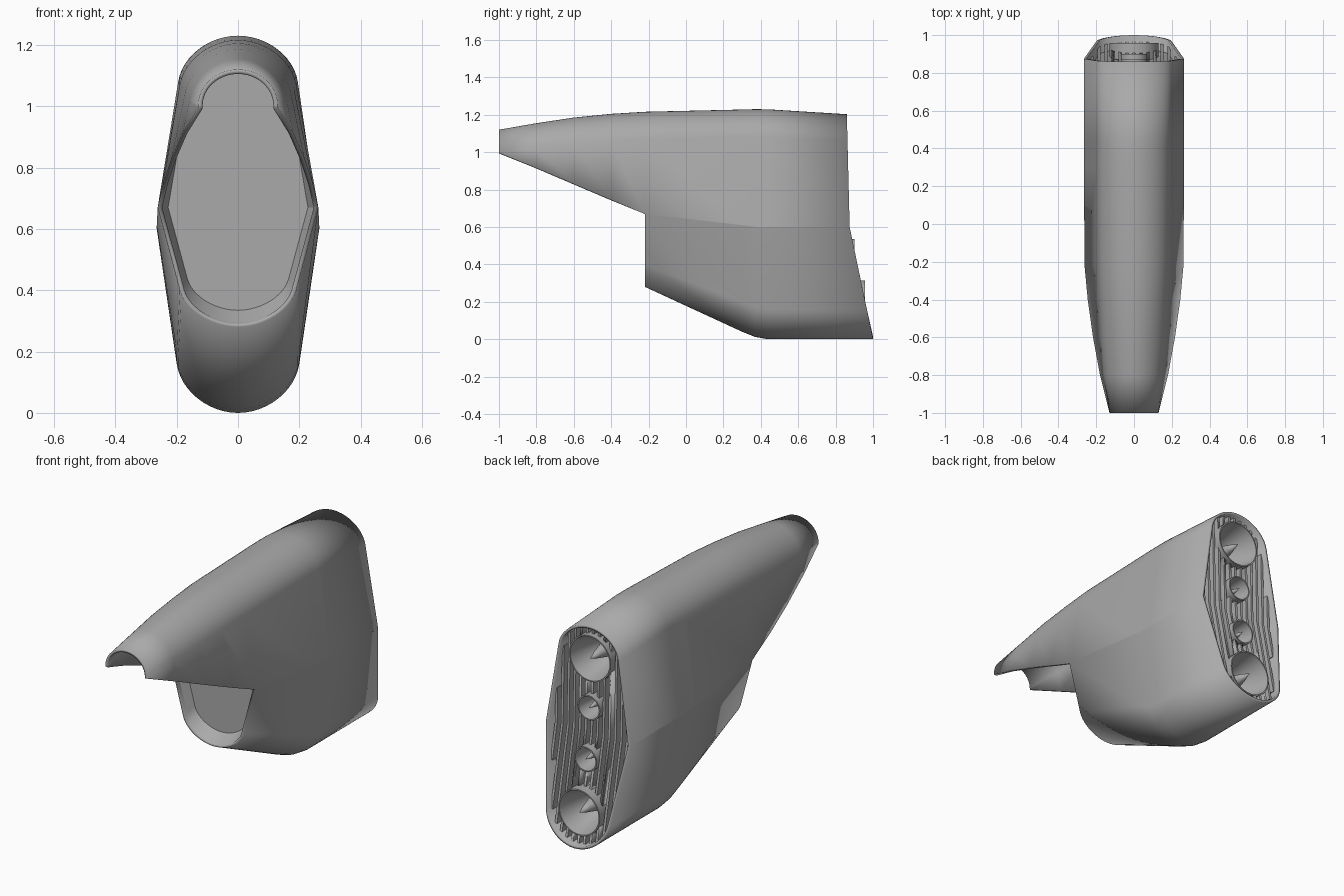
import bpy, bmesh, math
from mathutils import Vector, Matrix

if "Cube" in bpy.data.objects:
    bpy.data.objects.remove(bpy.data.objects["Cube"], do_unlink=True)

grey = bpy.data.materials.new("hull_grey")
grey.use_nodes = True
COLOUR = (0.4, 0.4, 0.4, 1)
grey.diffuse_color = COLOUR
grey.node_tree.nodes["Principled BSDF"].inputs["Base Color"].default_value = COLOUR


def finish(name, bm, angle=15, recalc=True):
    if recalc:
        bmesh.ops.recalc_face_normals(bm, faces=bm.faces)
    mesh = bpy.data.meshes.new(name)
    bm.to_mesh(mesh)
    bm.free()
    mesh.materials.append(grey)
    ob = bpy.data.objects.new(name, mesh)
    bpy.context.collection.objects.link(ob)
    bpy.ops.object.select_all(action="DESELECT")
    ob.select_set(True)
    bpy.context.view_layer.objects.active = ob
    bpy.ops.object.shade_smooth_by_angle(angle=math.radians(angle))
    return ob


def rear(z):
    """Depth of the raked tail edge at height z."""
    return 0.875 - (z - 0.6) * 0.025 if z > 0.6 else 0.875 + (0.6 - z) * 0.208


def quarter(ridge, shoulder, z_end):
    """Half of a rounded end: straight flank, then an arc to the centre line."""
    r, s = Vector(ridge), Vector(shoulder)
    d = s - r
    corner = s + d * ((z_end - s.y) / d.y)
    end = Vector((0, z_end))
    a, b = s.lerp(corner, 0.55), end.lerp(corner, 0.55)
    pts = [r]
    for i in range(13):
        t = i / 12
        pts.append(s * (1-t)**3 + a * 3*t*(1-t)**2 + b * 3*t*t*(1-t) + end * t**3)
    return pts


def mirrored(q, sign):
    """Full half-ring; sign -1 runs from -x to +x, sign 1 the other way."""
    first = [Vector((sign * p.x, p.y)) for p in q]
    return first + [Vector((-sign * p.x, p.y)) for p in reversed(q[:-1])]


# Stations: y, ridge, upper shoulder, top, lower shoulder, bottom
STATIONS = [
    (-1.0, (.13, .995), (.13, 1.003), 1.12, None, 0),
    (-.8, (.18, .915), (.158, 1.02), 1.155, None, 0),
    (-.6, (.217, .83), (.172, 1.045), 1.185, None, 0),
    (-.4, (.245, .745), (.182, 1.06), 1.205, None, 0),
    (-.22, (.262, .67), (.19, 1.07), 1.216, (.19, .40), .28),
    (.3, (.265, .61), (.195, 1.08), 1.228, (.2, .2), .04),
    (.37, (.265, .601), (.195, 1.08), 1.23, (.2, .17), .012),
    (.44, (.265, .6), (.195, 1.08), 1.229, (.2, .16), 0),
    (None, (.265, .6), (.193, 1.06), 1.203, (.2, .16), 0),
]


def halves(st):
    y, ridge, up, top, low, bottom = st
    upper = mirrored(quarter(ridge, up, top), -1)
    lower = mirrored(quarter(ridge, low, bottom), 1) if low else None
    return upper, lower


def loft(bm, rows):
    grid = [[bm.verts.new(p) for p in row] for row in rows]
    for r0, r1 in zip(grid, grid[1:]):
        for j in range(len(r0) - 1):
            bm.faces.new((r0[j], r0[j+1], r1[j+1], r1[j]))
    return grid


# Outer shell with overhanging hood
bm = bmesh.new()
up_rows, low_rows = [], []
for st in STATIONS:
    for pts, rows in zip(halves(st), (up_rows, low_rows)):
        if pts:
            rows.append([(p.x, rear(p.y) if st[0] is None else st[0], p.y) for p in pts])
loft(bm, up_rows)
loft(bm, low_rows)
bmesh.ops.remove_doubles(bm, verts=bm.verts, dist=0.0005)
shell = finish("outer_shell", bm, recalc=False)
solid = shell.modifiers.new("thickness", "SOLIDIFY")
solid.thickness = 0.015
solid.offset = -1

# Intake: bevelled throat and flat back plate
upper, lower = halves(STATIONS[4])
outline = upper + lower[1:-1]


def scaled(sx, s_up, s_low, y):
    return [(p.x * sx, y, .67 + (p.y - .67) * (s_up if p.y > .67 else s_low)) for p in outline]


bm = bmesh.new()
rows = [scaled(.965, .975, .97, -.215), scaled(.87, .92, .86, -.15)]
grid = loft(bm, [r + r[:1] for r in rows])
bm.faces.new(grid[1][:-1])
bmesh.ops.remove_doubles(bm, verts=bm.verts, dist=0.0005)
finish("intake_throat", bm)

# Tail grille: back plate and vertical fins, both following the raked edge
tail_up, tail_low = halves(STATIONS[-1])


def inset(pts, t=0.012):
    return [Vector((p.x * (1 - t / .265), .6 + (p.y - .6) * (1 - t / .6))) for p in pts]


def prism(bm, front, back):
    a = [bm.verts.new(p) for p in front]
    b = [bm.verts.new(p) for p in back]
    bm.faces.new(a)
    bm.faces.new(b[::-1])
    for i in range(len(a)):
        j = (i + 1) % len(a)
        bm.faces.new((a[j], a[i], b[i], b[j]))


plates = []
for name, pts in (("upper_grille_plate", tail_up), ("lower_grille_plate", tail_low)):
    bm = bmesh.new()
    prism(bm, *[[(p.x, rear(p.y) - d, p.y) for p in inset(pts)] for d in (.07, .09)])
    plates.append(finish(name, bm))


def height_at(pts, x):
    for p, q in zip(pts, pts[1:]):
        if min(p.x, q.x) <= x <= max(p.x, q.x) and p.x != q.x:
            return p.y + (q.y - p.y) * (x - p.x) / (q.x - p.x)


bm = bmesh.new()
for i in range(-6, 7):
    x = i * 0.037
    top, low = (height_at(inset(h, .014), x) for h in (tail_up, tail_low))
    path = [(z, d) for z, d in ((top, .08), (top, .03), (.6, .03), (low, .03), (low, .08), (.6, .08))]
    prism(bm, *[[(x + s, rear(z) - d, z) for z, d in path] for s in (-.007, .007)])
fins = finish("grille_fins", bm)

# Exhaust nozzles: flared cups with a centre spike, let into the grille
NOZZLES = {
    "upper_main": (1.02, .13, .86, .19),
    "upper_small": (.745, .07, .87, .13),
    "lower_small": (.465, .07, .9, .13),
    "lower_main": (.185, .13, .957, .19),
}


def lathe(name, profile, z, angle=30):
    bm = bmesh.new()
    vs = [bm.verts.new((r, y, z)) for r, y in profile]
    es = [bm.edges.new(e) for e in zip(vs, vs[1:])]
    bmesh.ops.spin(bm, geom=vs + es, cent=(0, 0, z), axis=(0, 1, 0),
                   angle=math.tau, steps=40)
    bmesh.ops.remove_doubles(bm, verts=bm.verts, dist=0.0002)
    return finish(name, bm, angle)


for name, (z, r, y, depth) in NOZZLES.items():
    cutter = lathe("cutter", [(0, y - .4), (r - .003, y - .4), (r - .003, y + .2), (0, y + .2)], z)
    for ob in plates + [fins]:
        mod = ob.modifiers.new("opening", "BOOLEAN")
        mod.operation = "DIFFERENCE"
        mod.solver = "EXACT"
        mod.object = cutter
        bpy.context.view_layer.objects.active = ob
        bpy.ops.object.modifier_apply(modifier=mod.name)
    bpy.data.objects.remove(cutter, do_unlink=True)
    lathe(name + "_nozzle", [(r, y - depth), (r, y), (r - .007, y), (r * .82, y - depth * .4),
                             (r * .6, y - depth * .85), (r * .5, y - depth), (0, y - depth)], z)
    lathe(name + "_spike", [(r * .36, y - depth), (r * .3, y - depth * .7),
                            (r * .17, y - depth * .35), (0, y)], z)
